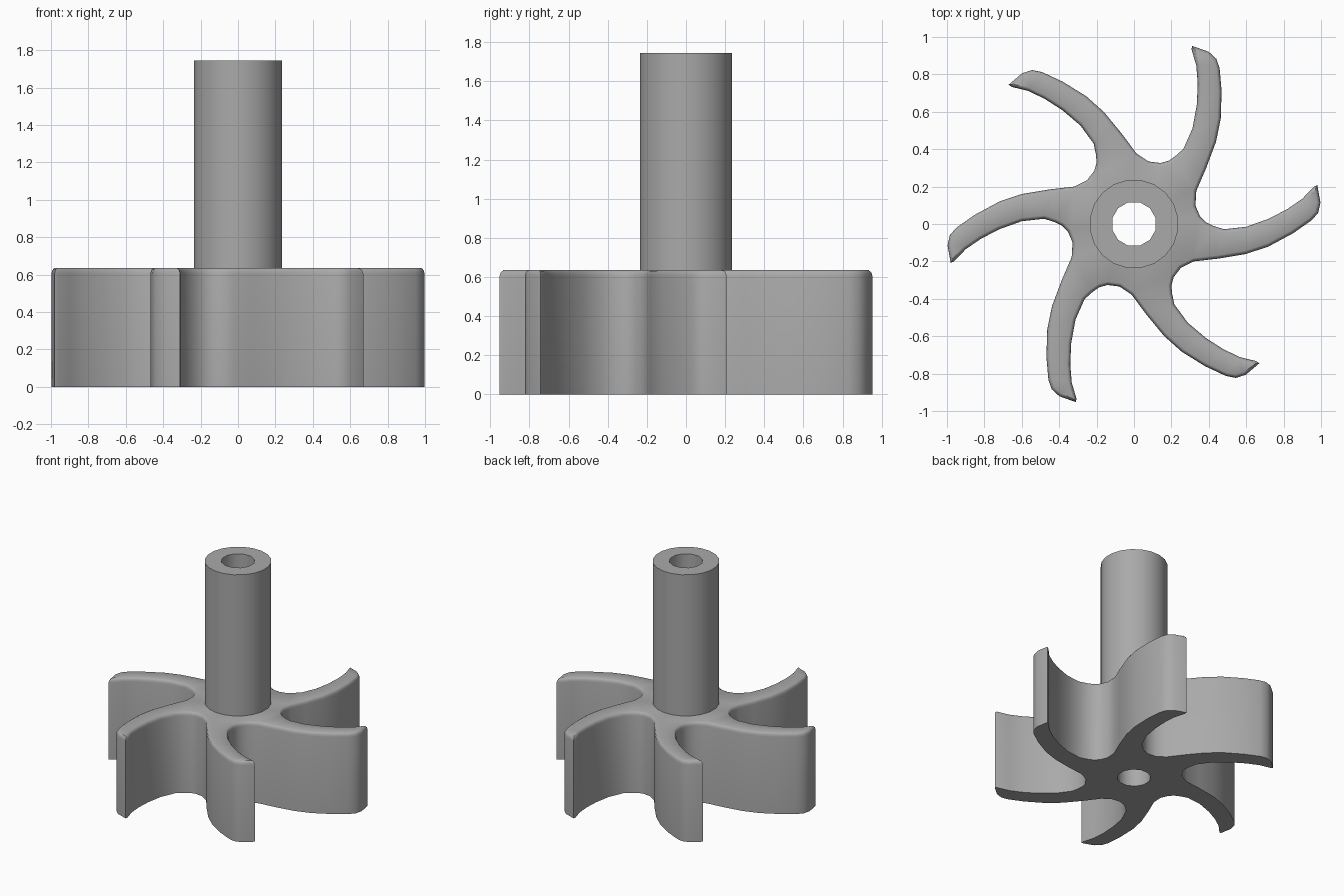
import bpy, bmesh, math
from mathutils import Vector, Matrix

old = bpy.data.objects.get("Cube")
if old:
    bpy.data.objects.remove(old, do_unlink=True)

HUB_TOP, SHAFT_TOP = 0.635, 1.745
SHAFT_R, BORE_R = 0.238, 0.12
BLADES, SHAFT_SIDES, BORE_SIDES = 6, 20, 12

grey = bpy.data.materials.new("plain grey")
grey.use_nodes = True
colour = (0.4, 0.4, 0.4, 1)
grey.diffuse_color = colour
grey.node_tree.nodes["Principled BSDF"].inputs["Base Color"].default_value = colour


def circle(radius, sides):
    return [Vector((radius * math.cos(a), radius * math.sin(a)))
            for a in (math.tau * (i + 0.5) / sides for i in range(sides))]


def ring(bm, points, z):
    return [bm.verts.new((p.x, p.y, z)) for p in points]


def loop_edges(bm, verts):
    return [bm.edges.get(pair) or bm.edges.new(pair)
            for pair in zip(verts, verts[1:] + verts[:1])]


def wall(bm, low, high):
    n = len(low)
    for i in range(n):
        j = (i + 1) % n
        bm.faces.new((low[i], low[j], high[j], high[i]))


def cap(bm, outer, inner):
    edges = loop_edges(bm, outer) + loop_edges(bm, inner)
    bmesh.ops.triangle_fill(bm, use_beauty=True, edges=edges, normal=(0, 0, 1))


def inset(points, distance):
    """Move a counterclockwise outline inwards by a distance."""
    result = []
    for i, p in enumerate(points):
        a = (p - points[i - 1]).normalized()
        b = (points[(i + 1) % len(points)] - p).normalized()
        normal = (Vector((-a.y, a.x)) + Vector((-b.y, b.x))).normalized()
        result.append(p + normal * distance / max(0.6, normal.dot(Vector((-a.y, a.x)))))
    return result


def finish(bm, name):
    bmesh.ops.recalc_face_normals(bm, faces=bm.faces)
    mesh = bpy.data.meshes.new(name)
    bm.to_mesh(mesh)
    bm.free()
    mesh.materials.append(grey)
    obj = bpy.data.objects.new(name, mesh)
    bpy.context.collection.objects.link(obj)
    bpy.ops.object.select_all(action='DESELECT')
    obj.select_set(True)
    bpy.context.view_layer.objects.active = obj
    bpy.ops.object.shade_smooth_by_angle(angle=math.radians(35))


# Outline of one swept blade, from one root fillet round the tip to the next
blade = [(0.2, -0.33), (0.212, -0.285), (0.25, -0.235), (0.32, -0.2), (0.45, -0.185),
         (0.6, -0.16), (0.72, -0.12), (0.85, -0.05), (0.95, 0.02), (0.985, 0.06),
         (0.997, 0.115), (0.98, 0.208), (0.962, 0.2), (0.9, 0.135), (0.82, 0.08),
         (0.72, 0.028), (0.6, -0.015), (0.48, -0.028), (0.425, -0.01)]
outline = [Matrix.Rotation(math.tau * k / BLADES, 2) @ Vector(p)
           for k in range(BLADES) for p in blade]

# Bladed rotor with a rounded top rim and a bore through the middle
bm = bmesh.new()
rim = [(0, 0), (0, 0.03), (0.003, 0.015), (0.009, 0.005), (0.018, 0)]
layers = [ring(bm, outline, 0)]
for offset, drop in rim[1:]:
    layers.append(ring(bm, inset(outline, offset), HUB_TOP - drop))
for low, high in zip(layers, layers[1:]):
    wall(bm, low, high)
bore_low = ring(bm, circle(BORE_R, BORE_SIDES), 0)
bore_high = ring(bm, circle(BORE_R, BORE_SIDES), HUB_TOP)
wall(bm, bore_low, bore_high)
cap(bm, layers[0], bore_low)
cap(bm, layers[-1], bore_high)
finish(bm, "bladed_rotor")

# Hollow shaft standing on the rotor
bm = bmesh.new()
for radius, sides in ((SHAFT_R, SHAFT_SIDES), (BORE_R, BORE_SIDES)):
    wall(bm, ring(bm, circle(radius, sides), HUB_TOP), ring(bm, circle(radius, sides), SHAFT_TOP))
bm.verts.ensure_lookup_table()
verts = list(bm.verts)
n, m = SHAFT_SIDES, BORE_SIDES
cap(bm, verts[:n], verts[2 * n:2 * n + m])
cap(bm, verts[n:2 * n], verts[2 * n + m:])
finish(bm, "hollow_shaft")
